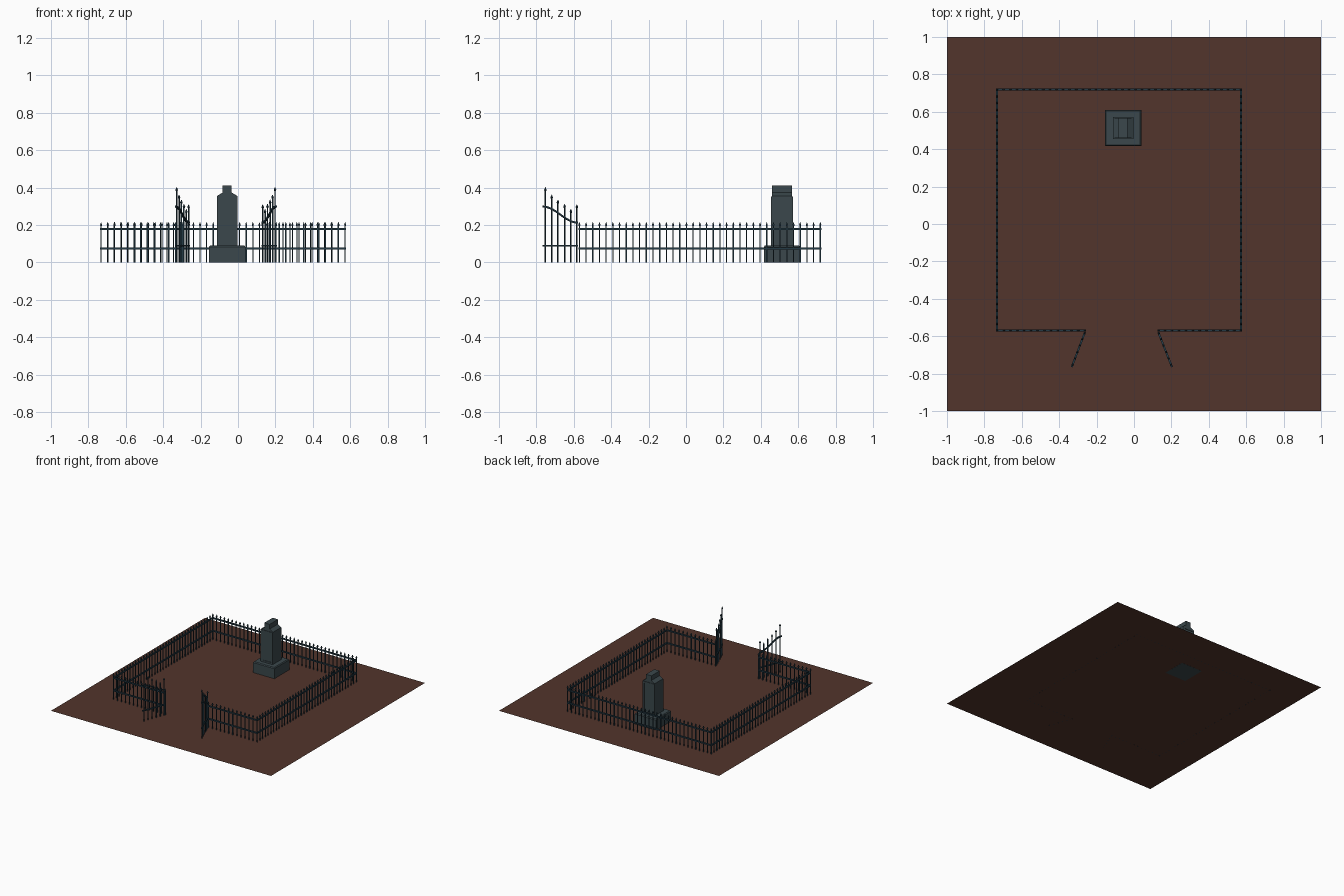
import bpy, bmesh, math
from mathutils import Vector, Matrix

if "Cube" in bpy.data.objects:
    bpy.data.objects.remove(bpy.data.objects["Cube"])

def mat(name, rgb):
    m = bpy.data.materials.new(name)
    m.diffuse_color = (*rgb, 1)
    m.use_nodes = True
    m.node_tree.nodes["Principled BSDF"].inputs["Base Color"].default_value = m.diffuse_color
    return m

SOIL = mat("brown soil", (0.085, 0.035, 0.025))
STONE = mat("grey stone", (0.043, 0.064, 0.072))
IRON = mat("blue black iron", (0.017, 0.042, 0.06))

def finish(bm, name, m):
    bmesh.ops.recalc_face_normals(bm, faces=bm.faces)
    me = bpy.data.meshes.new(name)
    bm.to_mesh(me)
    bm.free()
    me.materials.append(m)
    ob = bpy.data.objects.new(name, me)
    bpy.context.collection.objects.link(ob)
    return ob

def loft(bm, rings):
    """Skin a list of equal-length rings and cap the ends."""
    vs = [[bm.verts.new(p) for p in r] for r in rings]
    n = len(vs[0])
    for a, b in zip(vs, vs[1:]):
        for i in range(n):
            bm.faces.new((a[i], a[(i + 1) % n], b[(i + 1) % n], b[i]))
    bm.faces.new(vs[0])
    bm.faces.new(vs[-1])

def square(x, y, z, r, ang):
    return [(x + r * 1.414 * math.cos(ang + math.pi * (k / 2 + .25)),
             y + r * 1.414 * math.sin(ang + math.pi * (k / 2 + .25)), z) for k in range(4)]

def picket(bm, x, y, h, ang=0):
    # bar with a spear head
    loft(bm, [square(x, y, z, r, ang) for z, r in
              ((0, .003), (h - .022, .003), (h - .015, .0055), (h, .0006))])

def rail(bm, pts, w, t):
    """Flat bar of width w and height t following points."""
    d = (Vector(pts[-1]) - Vector(pts[0]))
    s = Vector((-d.y, d.x, 0)).normalized() * w / 2
    rings = []
    for p in pts:
        p = Vector(p)
        u = Vector((0, 0, t / 2))
        rings.append([p - s - u, p + s - u, p + s + u, p - s + u])
    loft(bm, rings)

# ground
bm = bmesh.new()
bmesh.ops.create_grid(bm, x_segments=1, y_segments=1, size=1,
                      matrix=Matrix.Translation((0, 0, .0006)))
finish(bm, "ground", SOIL)

# monument base, with a small chamfer on the upper edge
CX, CY = -.058, .513
bm = bmesh.new()
loft(bm, [square(CX, CY, z, r, 0) for z, r in ((0, .097), (.083, .097), (.09, .091))])
finish(bm, "monument_base", STONE)

# monument shaft: stepped profile extruded front to back, with recessed panels
bm = bmesh.new()
prof = [(-.054, .09), (.054, .09), (.054, .355), (.024, .373), (.024, .412),
        (-.024, .412), (-.024, .373), (-.054, .355)]
loft(bm, [[(CX + x, CY + y, z) for x, z in prof] for y in (-.054, .054)])
bmesh.ops.recalc_face_normals(bm, faces=bm.faces)
shaft = finish(bm, "monument_shaft", STONE)

# raised frame around the panel on front and back
bm = bmesh.new()
for side in (-1, 1):
    y0 = CY + side * .054
    for x0, x1, z0, z1 in ((-.054, -.04, .09, .34), (.04, .054, .09, .34),
                           (-.04, .04, .09, .104), (-.054, .054, .34, .352)):
        loft(bm, [[(CX + x, y, z) for x, z in ((x0, z0), (x1, z0), (x1, z1), (x0, z1))]
                  for y in (y0, y0 + side * .004)])
finish(bm, "monument_panel_frame", STONE)

# fence runs
X0, X1, Y0, Y1 = -.732, .573, -.57, .718
runs = {"fence_back": ((X0, Y1), (X1, Y1)), "fence_left": ((X0, Y0), (X0, Y1)),
        "fence_right": ((X1, Y0), (X1, Y1)), "fence_front_left": ((X0, Y0), (-.262, Y0)),
        "fence_front_right": ((.13, Y0), (X1, Y0))}
for name, (a, b) in runs.items():
    a, b = Vector(a), Vector(b)
    n = round((b - a).length / .0357)
    side = (b - a).normalized()
    side = Vector((-side.y, side.x)) * .001
    bm = bmesh.new()
    for i in range(n + 1):
        p = a.lerp(b, i / n)
        picket(bm, p.x, p.y, .215)
    for z in (.074, .179):
        rail(bm, [(*(a + side), z), (*(b + side), z)], .011, .01)
    finish(bm, name, IRON)

# open gate leaves with a sweeping top rail
for name, hx, ex in (("gate_left", -.262, -.333), ("gate_right", .13, .203)):
    a, b = Vector((hx, -.578)), Vector((ex, -.765))
    ang = math.atan2(b.y - a.y, b.x - a.x)
    bm = bmesh.new()
    for t, h in ((.03, .31), (.2, .285), (.38, .312), (.57, .335), (.75, .362), (.93, .402)):
        p = a.lerp(b, t)
        picket(bm, p.x, p.y, h, ang)
    rail(bm, [(*a, .088), (*b, .088)], .01, .009)
    rail(bm, [(*a.lerp(b, i / 12), .255 - .043 * math.cos(math.pi * i / 12))
              for i in range(13)], .01, .01)
    finish(bm, name, IRON)
